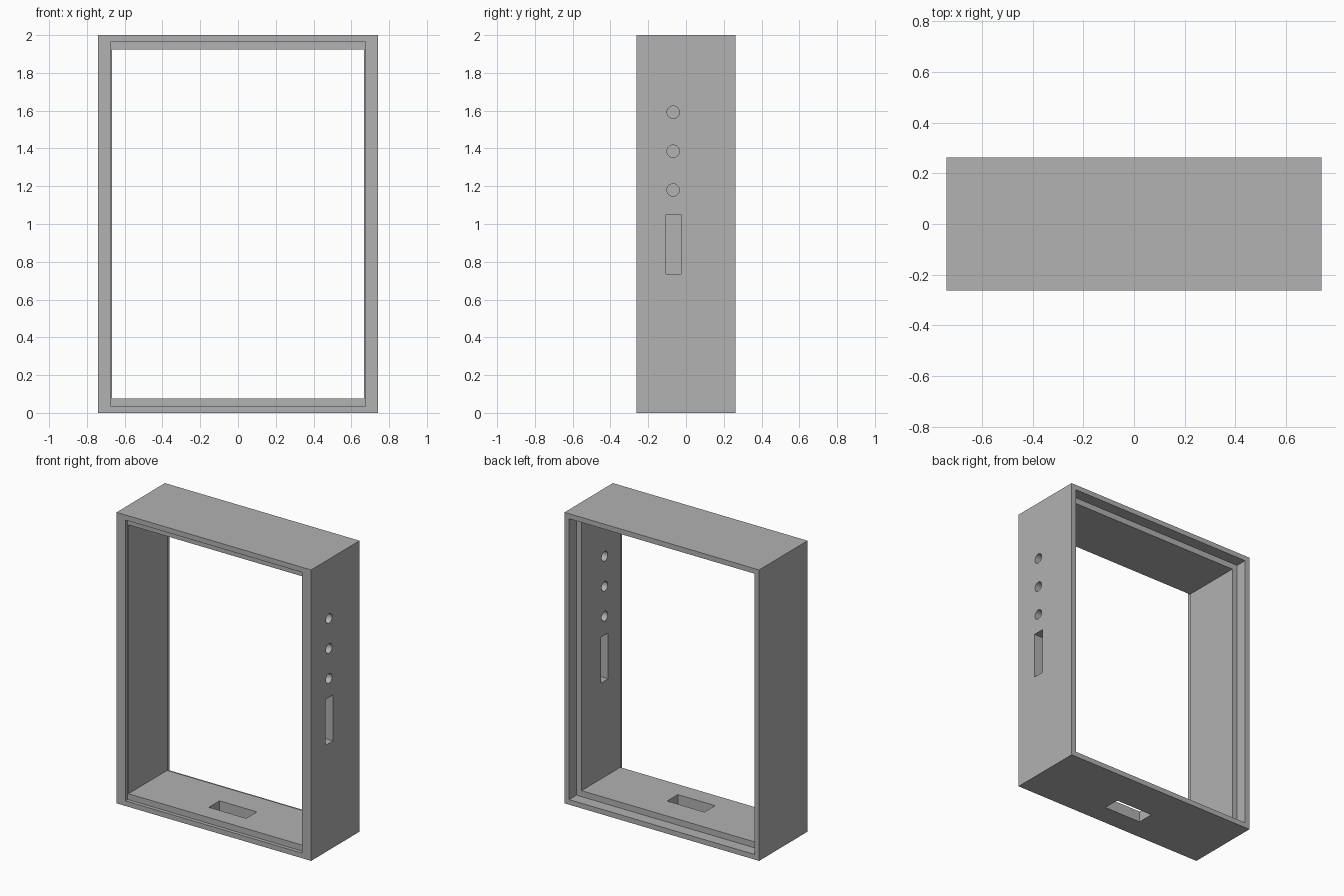
import bpy
import bmesh
from math import pi
from mathutils import Matrix, Vector

if "Cube" in bpy.data.objects:
    bpy.data.objects.remove(bpy.data.objects["Cube"])

grey = bpy.data.materials.new("plain grey")
grey.use_nodes = True
grey.diffuse_color = (0.445, 0.445, 0.445, 1)
grey.node_tree.nodes["Principled BSDF"].inputs["Base Color"].default_value = grey.diffuse_color

HALF_X, HALF_Y, MID_Z = 0.74, 0.263, 1.0


def make_object(name, bm):
    bmesh.ops.recalc_face_normals(bm, faces=bm.faces[:])
    mesh = bpy.data.meshes.new(name)
    bm.to_mesh(mesh)
    bm.free()
    mesh.materials.append(grey)
    obj = bpy.data.objects.new(name, mesh)
    bpy.context.collection.objects.link(obj)
    return obj


def box_cutter(name, center, size):
    bm = bmesh.new()
    bmesh.ops.create_cube(bm, size=1, matrix=Matrix.Translation(center) @ Matrix.Diagonal((*size, 1)))
    return make_object(name, bm)


def round_cutter(name, center, radius, depth):
    bm = bmesh.new()
    bmesh.ops.create_cone(bm, cap_ends=True, segments=32, radius1=radius, radius2=radius, depth=depth,
                          matrix=Matrix.Translation(center) @ Matrix.Rotation(pi / 2, 4, "Y"))
    return make_object(name, bm)


# Frame: rectangular loops (half width, half height, y) joined into a closed tube
# with a shallow front recess and a deeper back recess
loops = [
    (HALF_X, 1.0, -HALF_Y), (0.672, 0.965, -HALF_Y),
    (0.672, 0.965, -HALF_Y + 0.025), (0.666, 0.924, -HALF_Y + 0.025),
    (0.666, 0.924, HALF_Y - 0.08), (0.705, 0.965, HALF_Y - 0.08),
    (0.705, 0.965, HALF_Y), (HALF_X, 1.0, HALF_Y),
]
bm = bmesh.new()
rings = [[bm.verts.new((sx * w, y, MID_Z + sz * h))
          for sx, sz in ((-1, -1), (1, -1), (1, 1), (-1, 1))] for w, h, y in loops]
for i, ring in enumerate(rings):
    following = rings[(i + 1) % len(rings)]
    for j in range(4):
        k = (j + 1) % 4
        bm.faces.new((ring[j], ring[k], following[k], following[j]))
frame = make_object("frame", bm)

# Openings in the side wall and the floor
cutters = [round_cutter("button_hole_cutter", Vector((0.7, -0.068, z)), 0.033, 0.3)
           for z in (1.18, 1.385, 1.592)]
cutters.append(box_cutter("side_slot_cutter", Vector((0.7, -0.066, 0.892)), (0.3, 0.08, 0.315)))
cutters.append(box_cutter("floor_slot_cutter", Vector((0, -0.056, 0.04)), (0.284, 0.116, 0.3)))

bpy.context.view_layer.objects.active = frame
for cutter in cutters:
    cutter.hide_render = True
    mod = frame.modifiers.new(cutter.name, "BOOLEAN")
    mod.operation = "DIFFERENCE"
    mod.solver = "EXACT"
    mod.object = cutter
    bpy.ops.object.modifier_apply(modifier=mod.name)
    bpy.data.objects.remove(cutter)

# Smooth the round holes, keep the frame edges sharp
bpy.ops.object.select_all(action="DESELECT")
frame.select_set(True)
bpy.ops.object.shade_smooth_by_angle(angle=pi / 6)
